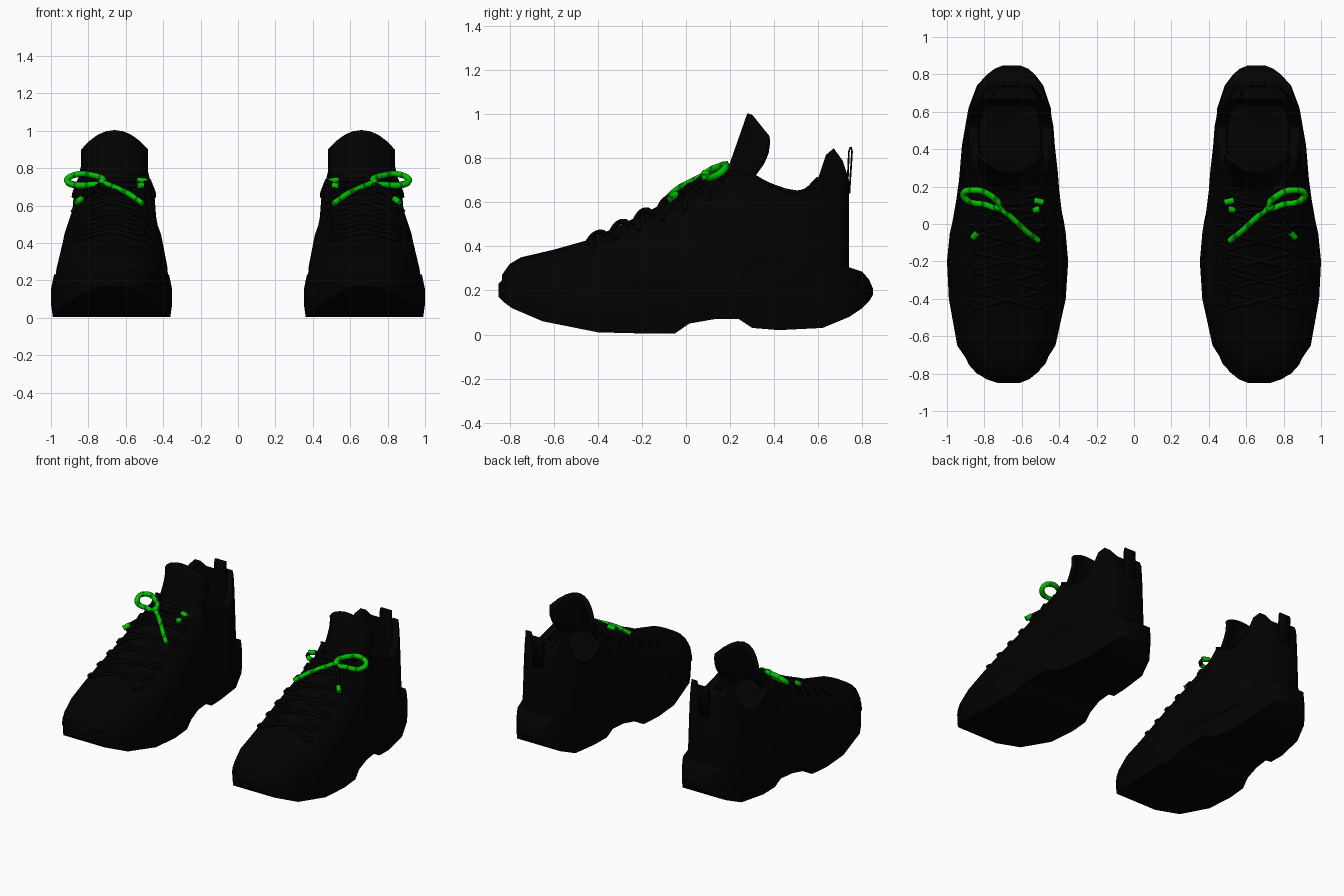
import bpy, bmesh
from mathutils import Vector

cube = bpy.data.objects.get("Cube")
if cube:
    bpy.data.objects.remove(cube)


def material(name, rgb):
    m = bpy.data.materials.new(name)
    m.use_nodes = True
    m.diffuse_color = (*rgb, 1)
    bsdf = m.node_tree.nodes["Principled BSDF"]
    bsdf.inputs["Base Color"].default_value = (*rgb, 1)
    bsdf.inputs["Roughness"].default_value = .8
    return m


BLACK = material("black fabric", (0.0006, 0.0006, 0.0006))
RUBBER = material("black rubber", (0.0005, 0.0005, 0.0005))
GREEN = material("bright green", (0, 0.52, 0))
DARK_GREEN = material("dark green", (0, 0.17, 0))


def finish(name, mesh, mat, angle=0.7):
    """Link a left part, mirror it to the right shoe and shade it."""
    mesh.name = name
    mesh.materials.clear()
    mesh.materials.append(mat)
    ob = bpy.data.objects.new(name, mesh)
    bpy.context.collection.objects.link(ob)
    bpy.ops.object.select_all(action="DESELECT")
    ob.select_set(True)
    bpy.context.view_layer.objects.active = ob
    bpy.ops.object.shade_smooth_by_angle(angle=angle)
    mod = ob.modifiers.new("other_shoe", "MIRROR")
    mod.use_mirror_merge = False
    return ob


def loft(name, rings, mat, closed=True, caps=True):
    """Skin a row of equal cross-sections."""
    bm = bmesh.new()
    rows = [[bm.verts.new(p) for p in ring] for ring in rings]
    n = len(rows[0])
    for a, b in zip(rows, rows[1:]):
        for i in range(n if closed else n - 1):
            j = (i + 1) % n
            bm.faces.new((a[i], a[j], b[j], b[i]))
    if caps:
        bm.faces.new(rows[0])
        bm.faces.new(rows[-1])
    bmesh.ops.recalc_face_normals(bm, faces=bm.faces)
    mesh = bpy.data.meshes.new(name)
    bm.to_mesh(mesh)
    bm.free()
    return finish(name, mesh, mat)


def tubes(name, paths, radius, mat, cyclic=False):
    """Round cords along smooth paths."""
    cu = bpy.data.curves.new(name, "CURVE")
    cu.dimensions = "3D"
    cu.bevel_depth = radius
    cu.bevel_resolution = 1
    cu.resolution_u = 6
    cu.use_fill_caps = True
    for path in paths:
        sp = cu.splines.new("BEZIER")
        sp.bezier_points.add(len(path) - 1)
        sp.use_cyclic_u = cyclic
        for bp, p in zip(sp.bezier_points, path):
            bp.co = p
            bp.handle_left_type = bp.handle_right_type = "AUTO"
    tmp = bpy.data.objects.new(name + "_path", cu)
    bpy.context.collection.objects.link(tmp)
    deps = bpy.context.evaluated_depsgraph_get()
    mesh = bpy.data.meshes.new_from_object(tmp.evaluated_get(deps))
    bpy.data.objects.remove(tmp)
    return finish(name, mesh, mat, 1.2)


def woven(ob):
    """Narrow dark bands along a green cord."""
    ob.data.materials.append(DARK_GREEN)
    for p in ob.data.polygons:
        p.material_index = int(p.center.x * 60) % 4 == 0


def mix(a, b, t):
    return a + (b - a) * t


# Sole: y, inner x, outer x, bottom z, top z
SOLE = [(-.85, .61, .73, .17, .23), (-.83, .56, .79, .15, .25),
        (-.79, .51, .85, .12, .24), (-.65, .42, .945, .06, .22),
        (-.4, .365, .99, .01, .22), (-.2, .352, 1, .005, .23),
        (-.05, .365, .985, .005, .235), (.015, .375, .97, .05, .235),
        (.13, .4, .95, .07, .235), (.24, .41, .935, .07, .235),
        (.3, .415, .93, .03, .34), (.42, .43, .92, .02, .33),
        (.62, .445, .885, .03, .305), (.74, .485, .84, .08, .305),
        (.8, .53, .785, .12, .285), (.83, .565, .745, .15, .25),
        (.848, .61, .7, .18, .21)]
SIDE = [(.97, 0), (1, .3), (1, .65), (.95, 1)]
rings = []
for y, xl, xr, zb, zt in SOLE:
    c, w = (xl + xr) / 2, (xr - xl) / 2
    half = [(w * f, mix(zb, zt, h)) for f, h in SIDE]
    rings.append([(c + x, y, z) for x, z in half] +
                 [(c - x, y, z) for x, z in reversed(half)])
loft("soles", rings, RUBBER)

# Upper: y, inner x, outer x, top z, rim half width (0 = closed top), floor z
UPPER = [(-.835, .58, .77, .27, 0, 0), (-.8, .53, .84, .32, 0, 0),
         (-.75, .475, .885, .35, 0, 0), (-.6, .41, .945, .385, 0, 0),
         (-.44, .38, .98, .43, 0, 0), (-.28, .37, .98, .505, 0, 0),
         (-.12, .37, .97, .585, 0, 0), (.02, .38, .96, .665, 0, 0),
         (.18, .4, .935, .75, 0, 0), (.28, .41, .92, .735, .19, .5),
         (.41, .425, .905, .67, .215, .33), (.525, .435, .9, .65, .215, .33),
         (.6, .45, .885, .71, .2, .33), (.635, .465, .87, .815, .175, .35),
         (.67, .485, .85, .845, .15, .82), (.71, .51, .82, .79, .13, .79),
         (.74, .55, .78, .7, .1, .7)]
DOME = [(1, 0), (.97, .25), (.89, .55), (.74, .8), (.5, .94), (.25, .985), (0, 1)]
BASE = .18


def section(y, xl, xr, zt, rim, floor):
    c, w = (xl + xr) / 2, (xr - xl) / 2
    if rim:
        c2 = mix(c, .66, .5)
        half = [(w, BASE), (mix(w, rim, .35), mix(BASE, zt, .4)),
                (mix(w, rim, .7), mix(BASE, zt, .8)), (rim, zt),
                (rim - .045, zt), (rim - .055, floor), (0, floor)]
    else:
        c2 = c
        half = [(w * f, mix(BASE, zt, h)) for f, h in DOME]
    return [(c2 + x, y, z) for x, z in half] + [(c2 - x, y, z) for x, z in half[-2::-1]]


sections = [section(*s) for s in UPPER]
loft("uppers", sections, BLACK)

# Piping along both sides of the ankle opening
sides = [s for s, u in zip(sections, UPPER) if u[4] and u[0] < .62]
tubes("collar_piping", [[s[i] for s in sides] for i in (3, 9)], .008, BLACK)


def on_top(y, u, lift=.012):
    """Point on the closed part of the upper, u across from -1 to 1."""
    for a, b in zip(UPPER, UPPER[1:]):
        if a[0] <= y <= b[0]:
            t = (y - a[0]) / (b[0] - a[0])
            xl, xr, zt = (mix(a[i], b[i], t) for i in (1, 2, 3))
            break
    for (f0, h0), (f1, h1) in zip(DOME, DOME[1:]):
        if f1 <= abs(u) <= f0:
            h = mix(h0, h1, (f0 - abs(u)) / (f0 - f1))
            break
    return Vector(((xl + xr) / 2 + u * (xr - xl) / 2, y, mix(BASE, zt, h) + lift))


# Crossed laces, eyelet loops and the edging beside them
laces, loops = [], []
ROWS = [-.45 + .105 * i for i in range(6)]
ACROSS = (-.58, -.3, 0, .3, .58)
for y in ROWS:
    for s in (1, -1):
        laces.append([on_top(y + .045 * (1 + s * u / .58), u, .014) for u in ACROSS])
        loops.append([on_top(y, s * .55), on_top(y + .02, s * .62, .018),
                      on_top(y + .03, s * .74, .005)])
tubes("laces", laces, .012, BLACK)
tubes("eyelet_loops", loops, .012, BLACK)
tubes("eyelet_edging", [[on_top(y, s * .6, 0) for y in ROWS + [.17]] for s in (1, -1)],
      .012, BLACK)

# Tongue, wrapped round the ankle with flared sides
rows = []
for t in (0, .2, .4, .6, .75, .9, 1):
    row = []
    for i in range(-4, 5):
        u = i / 4
        z = mix(.6, 1 - .1 * u ** 2, t)
        flare = .08 * t + .28 * t * (1 - t)
        row.append((.66 + (.14 + .03 * min(1, 2 * t)) * u,
                    .15 + .14 * t + flare * u * u, z))
    rows.append(row)
tongue = loft("tongues", rows, BLACK, closed=False, caps=False)
thick = tongue.modifiers.new("padding", "SOLIDIFY")
thick.thickness = .025
thick.offset = 0

# Heel pull tab: a folded strap
strap = [(.728, .66), (.735, .83), (.742, .85), (.752, .85), (.757, .83), (.745, .64)]
tab = loft("heel_tabs", [[(x, y, z) for x in (.62, .705)] for y, z in strap],
           BLACK, closed=False, caps=False)
tab.modifiers.new("strap", "SOLIDIFY").thickness = .008

# Bow: green outer loop and end, black inner loop with green tips
KNOT = (.725, .09, .725)
woven(tubes("green_bow_loop", [[KNOT, (.8, .105, .71), (.89, .125, .715),
                                (.912, .165, .74), (.87, .18, .765),
                                (.79, .165, .765)]], .018, GREEN, True))
woven(tubes("green_lace_end", [[KNOT, (.65, .03, .695), (.58, -.035, .66),
                                (.51, -.09, .61)]], .016, GREEN))
tubes("black_bow_loop", [[KNOT, (.62, .11, .735), (.53, .125, .735), (.49, .1, .72),
                          (.53, .075, .705), (.63, .08, .715)]], .013, BLACK, True)
tubes("black_lace_end", [[KNOT, (.79, .02, .67), (.84, -.045, .635)]], .013, BLACK)
woven(tubes("green_lace_tips", [[(.485, .115, .73), (.535, .127, .737)],
                                [(.505, .08, .71), (.54, .073, .704)],
                                [(.835, -.045, .638), (.865, -.075, .615)]],
            .017, GREEN))
bm = bmesh.new()
bmesh.ops.create_icosphere(bm, subdivisions=2, radius=.024)
bmesh.ops.translate(bm, verts=bm.verts, vec=KNOT)
knot = bpy.data.meshes.new("bow_knots")
bm.to_mesh(knot)
bm.free()
finish("bow_knots", knot, GREEN)
